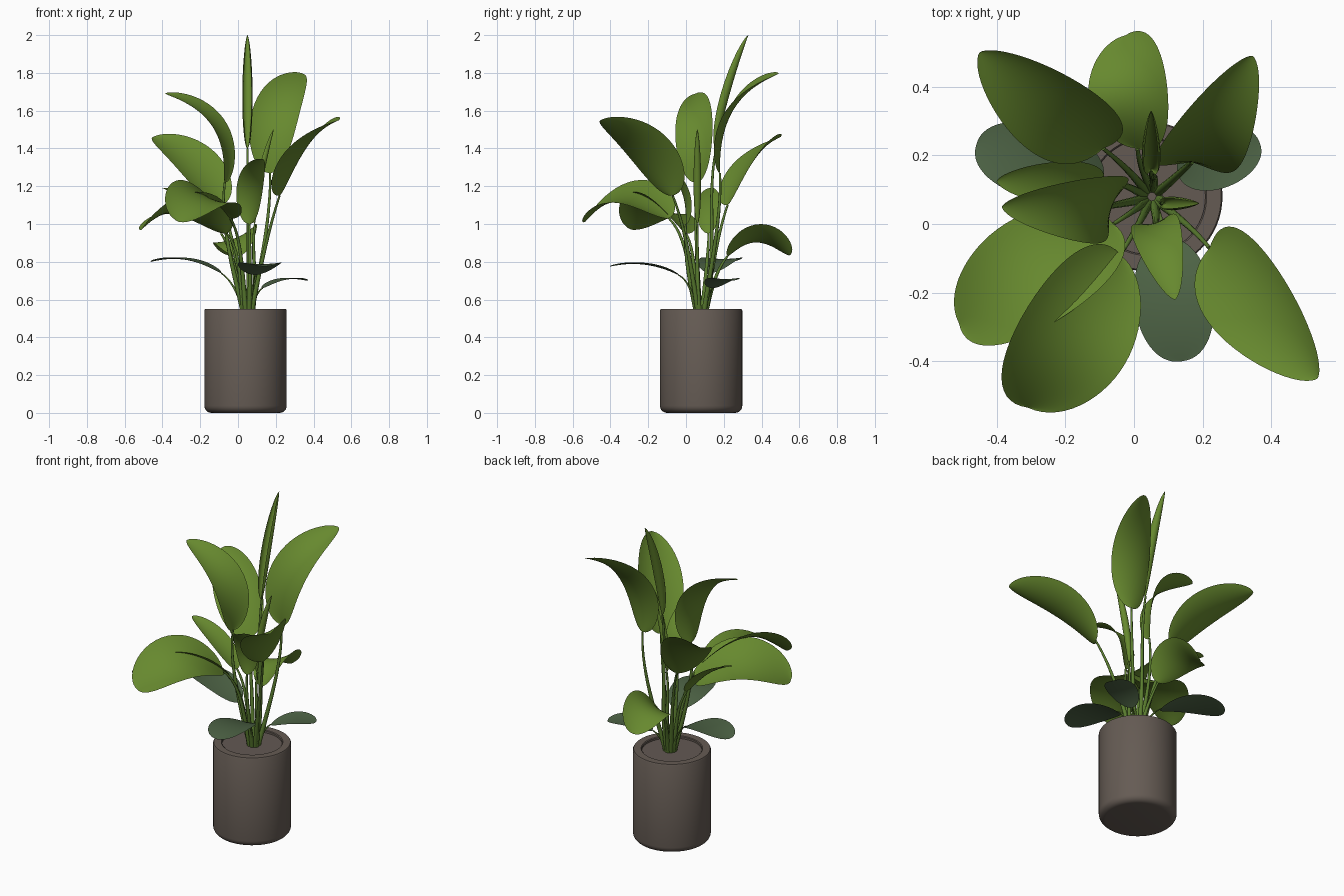
import bpy, math
from mathutils import Vector

if "Cube" in bpy.data.objects:
    bpy.data.objects.remove(bpy.data.objects["Cube"])


def material(name, rgb):
    m = bpy.data.materials.new(name)
    m.diffuse_color = (*rgb, 1)
    m.use_nodes = True
    m.node_tree.nodes["Principled BSDF"].inputs["Base Color"].default_value = m.diffuse_color
    return m


LEAF = material("leaf green", (0.135, 0.25, 0.028))
OLD = material("dull dark green", (0.075, 0.125, 0.06))
STEM = material("stem green", (0.10, 0.20, 0.028))
POT = material("pot grey brown", (0.13, 0.105, 0.088))
SOIL = material("soil brown", (0.125, 0.10, 0.086))
CX, CY = 0.04, 0.08


def activate(ob):
    bpy.context.collection.objects.link(ob)
    bpy.ops.object.select_all(action='DESELECT')
    ob.select_set(True)
    bpy.context.view_layer.objects.active = ob


def mesh_object(name, verts, faces, mat):
    me = bpy.data.meshes.new(name)
    me.from_pydata(verts, [], faces)
    me.materials.append(mat)
    me.validate()
    activate(bpy.data.objects.new(name, me))
    bpy.ops.object.shade_smooth_by_angle(angle=math.radians(40))


def lathe(name, profile, mat, n=64):
    """Spin (radius, z) points around the pot axis and cap both ends."""
    verts = [(CX + r * math.cos(2 * math.pi * i / n), CY + r * math.sin(2 * math.pi * i / n), z)
             for r, z in profile for i in range(n)]
    faces = [(k * n + i, k * n + (i + 1) % n, (k + 1) * n + (i + 1) % n, (k + 1) * n + i)
             for k in range(len(profile) - 1) for i in range(n)]
    faces.append(tuple(reversed(range(n))))
    faces.append(tuple((len(profile) - 1) * n + i for i in range(n)))
    mesh_object(name, verts, faces, mat)


# Pot with rounded foot and thick rim, soil slightly below the rim
foot = [(0.18 + 0.038 * math.sin(a), 0.038 - 0.038 * math.cos(a))
        for a in [math.pi / 2 * i / 6 for i in range(7)]]
lathe("pot", foot + [(0.218, 0.543), (0.214, 0.55), (0.172, 0.55), (0.168, 0.546), (0.168, 0.50)], POT)
lathe("soil", [(0.169, 0.50), (0.169, 0.535)], SOIL)


def blade(name, base, tip, arch, width, roll, kind, nt=28, nu=12):
    """Leaf along an arched midrib, rolled about it; cross-section is an arc."""
    arc, a, b, mat = kind
    base, tip = Vector(base), Vector(tip)
    d = tip - base
    side = Vector((d.y, -d.x, 0)).normalized()
    ctrl = (base + tip) / 2 + side.cross(d).normalized() * 2 * arch
    peak = (a / (a + b)) ** a * (b / (a + b)) ** b
    verts, faces = [], []
    for i in range(nt + 1):
        t = (1 - math.cos(math.pi * i / nt)) / 2
        p = base * (1 - t) ** 2 + ctrl * 2 * t * (1 - t) + tip * t * t
        tan = ((ctrl - base) * (1 - t) + (tip - ctrl) * t).normalized()
        up = side.cross(tan)
        across = side * math.cos(roll) + up * math.sin(roll)
        nrm = up * math.cos(roll) - side * math.sin(roll)
        w = max(width / 2 * t ** a * (1 - t) ** b / peak, 0.0008)
        r = w / math.sin(min(arc / 2, math.pi / 2))
        for j in range(nu + 1):
            f = (2 * j / nu - 1) * arc / 2
            verts.append(p + across * (r * math.sin(f)) + nrm * (r * (1 - math.cos(f))))
    for i in range(nt):
        for j in range(nu):
            k = i * (nu + 1) + j
            faces.append((k, k + 1, k + nu + 2, k + nu + 1))
    mesh_object(name, verts, faces, mat)
    return (ctrl - base).normalized()


def stem(name, base, tan, thick, n=14):
    """Tapered stalk from the soil to the leaf base."""
    end = Vector(base)
    out = Vector((end.x - CX, end.y - CY, 0)).normalized()
    p0 = Vector((CX + 0.012, CY, 0.52)) + out * 0.022
    h = (end - p0).length
    p1 = p0 + Vector((0, 0, 1)) * h * 0.33 + out * h * 0.08
    p2 = end - tan * h * 0.3
    cu = bpy.data.curves.new(name, 'CURVE')
    cu.dimensions = '3D'
    cu.bevel_depth = thick
    cu.bevel_resolution = 3
    cu.use_fill_caps = True
    sp = cu.splines.new('POLY')
    sp.points.add(n)
    for i in range(n + 1):
        t = i / n
        p = p0 * (1 - t) ** 3 + p1 * 3 * t * (1 - t) ** 2 + p2 * 3 * t * t * (1 - t) + end * t ** 3
        sp.points[i].co = (*p, 1)
        sp.points[i].radius = 1 - 0.6 * t
    cu.materials.append(STEM)
    activate(bpy.data.objects.new(name, cu))
    bpy.ops.object.convert(target='MESH')


# Leaf kinds: cross-section angle, base and tip roundness, material
ROLLED = (4.6, .5, .65, LEAF)
POINTED = (.9, .46, .62, LEAF)
BROAD = (.8, .5, .48, LEAF)
AGED = (.3, .5, .45, OLD)

# Leaves: name, base, tip, arch height, width, roll, kind
LEAVES = [
    ("tall_rolled_leaf", (.05, .16, 1.40), (.05, .33, 2.0), .01, .055, 0, ROLLED),
    ("short_rolled_leaf", (.09, .06, 1.0), (.19, .06, 1.5), .005, .04, 0, ROLLED),
    ("low_back_leaf", (.01, .22, .83), (-.025, .55, .835), .095, .25, .4, BROAD),
    ("back_left_leaf", (-.09, .22, 1.10), (-.45, .50, 1.46), .06, .27, .4, POINTED),
    ("back_right_leaf", (.17, .18, 1.27), (.345, .49, 1.795), .12, .25, -.4, POINTED),
    ("left_low_leaf", (-.09, .12, .95), (-.40, .125, 1.19), .03, .13, .2, POINTED),
    ("left_high_leaf", (-.07, .05, 1.22), (-.385, .05, 1.69), .125, .21, .35, POINTED),
    ("front_left_leaf", (-.06, 0, .95), (-.51, -.29, .97), .12, .34, -.35, BROAD),
    ("front_leaf", (-.04, -.09, 1.03), (-.31, -.535, 1.01), .12, .35, .35, BROAD),
    ("front_right_leaf", (.22, -.07, 1.15), (.535, -.45, 1.55), .07, .28, -.4, POINTED),
    ("small_front_leaf", (.06, 0, 1.0), (.12, -.22, 1.345), .085, .145, 0, POINTED),
    ("old_left_leaf", (-.09, .13, .74), (-.46, .23, .80), .04, .22, 0, AGED),
    ("old_right_leaf", (.13, .14, .66), (.365, .24, .70), .025, .17, 0, AGED),
    ("old_front_leaf", (.09, -.04, .73), (.14, -.40, .775), .032, .23, 0, AGED),
]
for name, base, tip, arch, width, roll, kind in LEAVES:
    tan = blade(name, base, tip, arch, width, roll, kind)
    stem(name.replace("leaf", "stem"), base, tan, 0.008 if kind is AGED else 0.014)
